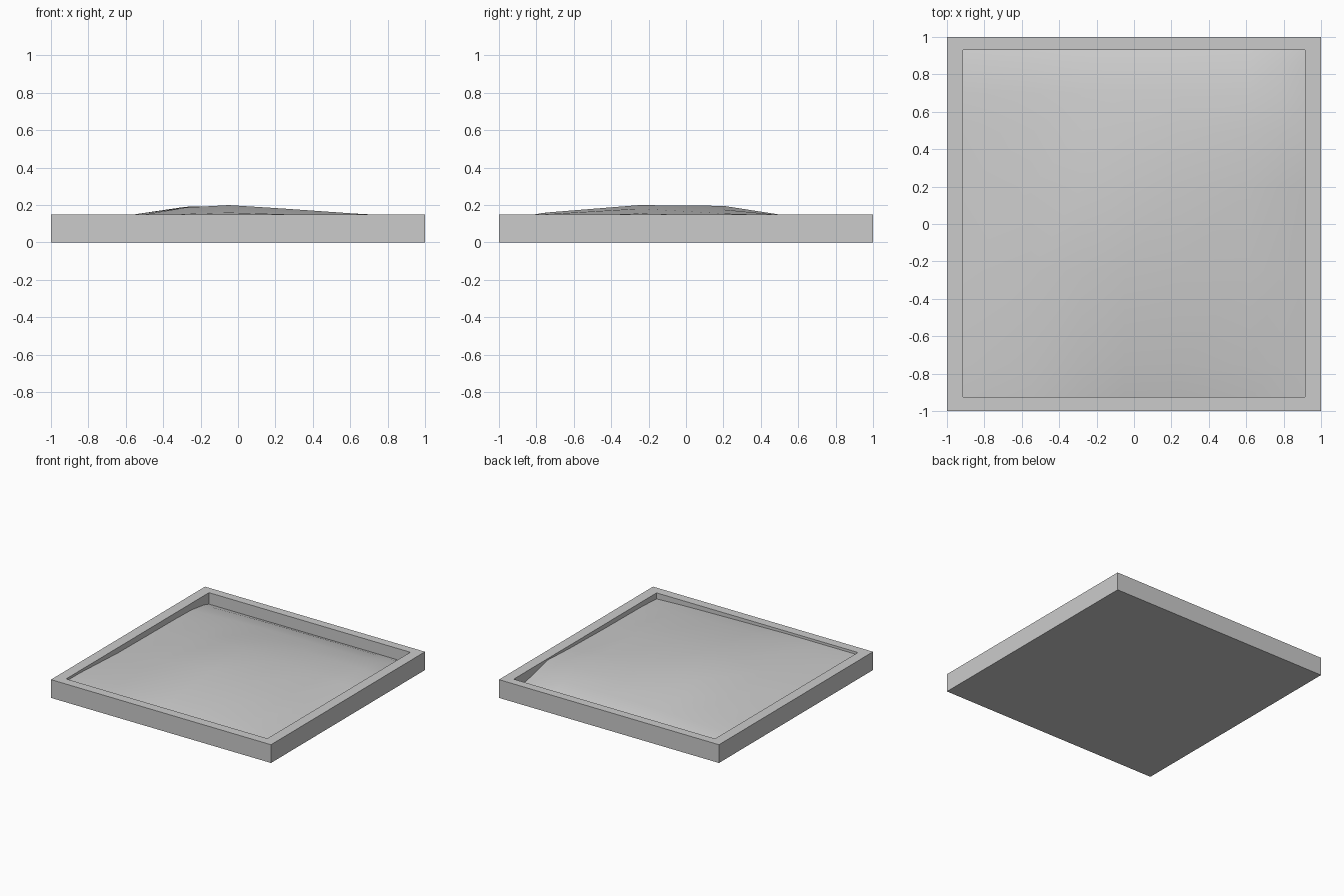
import bpy, bmesh

if "Cube" in bpy.data.objects:
    bpy.data.objects.remove(bpy.data.objects["Cube"])

X0, X1, Y0, Y1 = -0.915, 0.915, -0.925, 0.93   # opening of the frame
HEIGHT, FLOOR = 0.15, 0.05


def finish(bm, name):
    bmesh.ops.recalc_face_normals(bm, faces=bm.faces)
    mesh = bpy.data.meshes.new(name)
    bm.to_mesh(mesh)
    bm.free()
    obj = bpy.data.objects.new(name, mesh)
    bpy.context.collection.objects.link(obj)
    return obj


# Square tray: stacked loops from the underside, over the rim, to the floor
bm = bmesh.new()


def ring(x0, x1, y0, y1, z):
    return [bm.verts.new(p) for p in
            ((x0, y0, z), (x1, y0, z), (x1, y1, z), (x0, y1, z))]


rings = [ring(-1, 1, -1, 1, 0), ring(-1, 1, -1, 1, HEIGHT),
         ring(X0, X1, Y0, Y1, HEIGHT), ring(X0, X1, Y0, Y1, FLOOR)]
for a, b in zip(rings, rings[1:]):
    for i in range(4):
        j = (i + 1) % 4
        bm.faces.new((a[i], a[j], b[j], b[i]))
bm.faces.new(rings[0][::-1])
bm.faces.new(rings[-1])
finish(bm, "tray")

# Sand filling: a gentle mound, low along the back and in the right back corner
xs = [X0, -0.55, -0.28, -0.05, 0.25, 0.62, 0.79, X1]
ys = [Y0, -0.75, -0.25, 0.2, 0.49, 0.7, 0.86, Y1]
heights = [  # thousandths of a unit, one row per y
    (130, 130, 130, 126, 120, 112, 106, 100),
    (130, 140, 152, 159, 150, 135, 122, 110),
    (106, 150, 186, 199, 180, 154, 137, 115),
    (102, 146, 190, 195, 175, 154, 142, 125),
    (100, 126, 146, 150, 150, 147, 145, 138),
    (95, 110, 120, 121, 121, 121, 120, 85),
    (75, 82, 86, 87, 87, 85, 82, 58),
    (56, 56, 57, 57, 57, 57, 56, 54)]
bm = bmesh.new()
grid = [[bm.verts.new((x, y, h / 1000)) for x, h in zip(xs, row)]
        for y, row in zip(ys, heights)]
for r in range(len(ys) - 1):
    for c in range(len(xs) - 1):
        face = bm.faces.new((grid[r][c], grid[r][c + 1],
                             grid[r + 1][c + 1], grid[r + 1][c]))
        face.smooth = True
sand = finish(bm, "sand")
if sand.data.polygons[0].normal.z < 0:
    sand.data.flip_normals()
